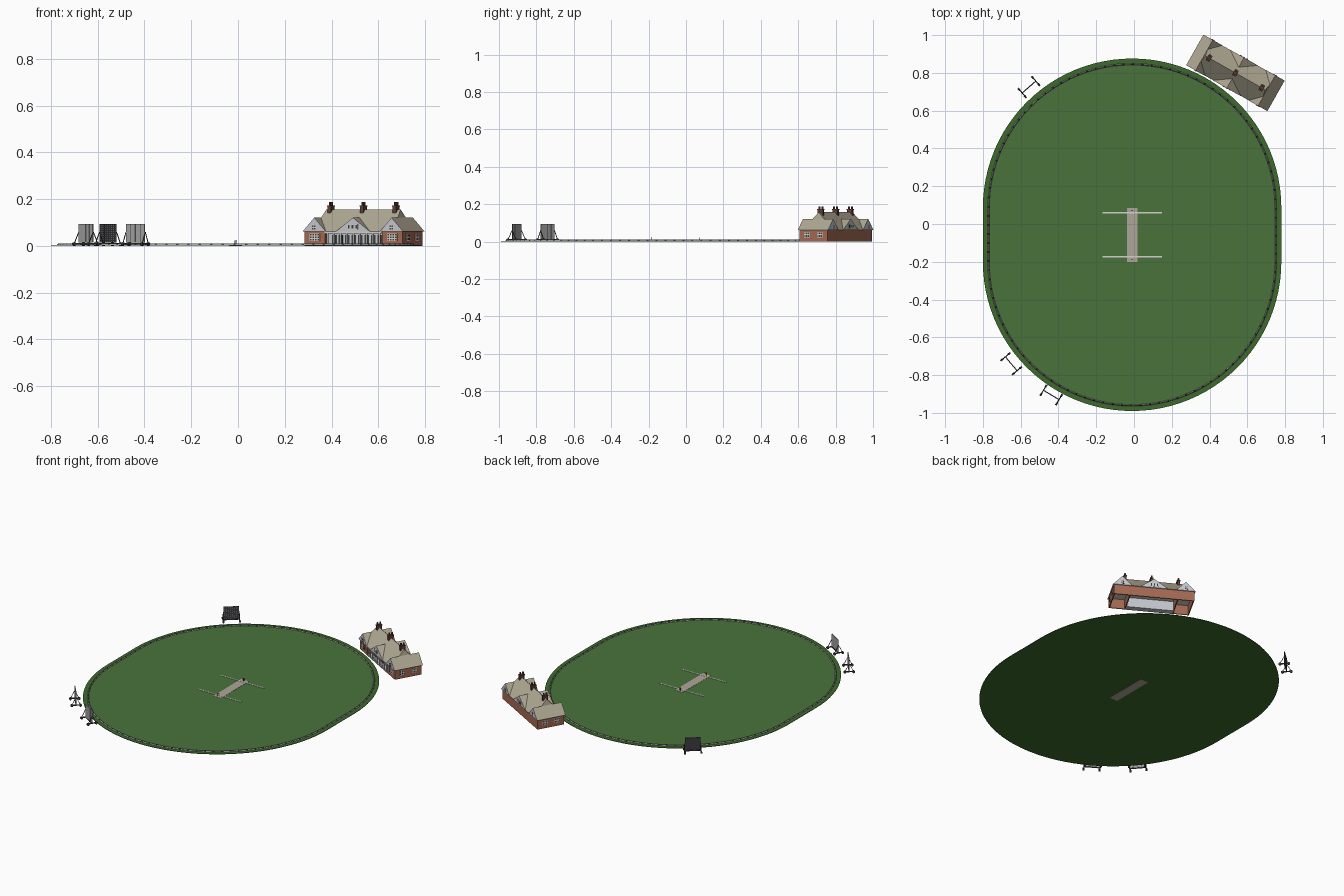
import bpy, bmesh, math
from mathutils import Matrix, Vector

if "Cube" in bpy.data.objects:
    bpy.data.objects.remove(bpy.data.objects["Cube"])

COLOURS = {
    "grass": (.066, .17, .043), "rim_grass": (.047, .145, .027), "pitch_clay": (.43, .38, .32),
    "white_paint": (.68, .65, .63), "screen_grey": (.36, .36, .36), "dark_metal": (.045, .046, .05),
    "roof_tile": (.43, .39, .29), "brick": (.37, .145, .085), "gable_render": (.56, .58, .61),
    "chimney_brick": (.12, .05, .033)}
MATS, INDEX = [], {}
for i, (n, c) in enumerate(COLOURS.items()):
    m = bpy.data.materials.new(n)
    m.diffuse_color = (*c, 1)
    m.use_nodes = True
    m.node_tree.nodes["Principled BSDF"].inputs["Base Color"].default_value = m.diffuse_color
    MATS.append(m)
    INDEX[n] = i


def T(x, y, z=0, deg=0):
    return Matrix.Translation((x, y, z)) @ Matrix.Rotation(math.radians(deg), 4, 'Z')


class Part:
    """Collects solids into one mesh object."""
    def __init__(self, name, M=Matrix()):
        self.name, self.M, self.bm = name, M, bmesh.new()

    def loft(self, a, b, mat):
        """Solid between two matching loops; mat is a name or a rule on the normal."""
        va = [self.bm.verts.new(p) for p in a]
        vb = [self.bm.verts.new(p) for p in b]
        n = len(a)
        fs = [self.bm.faces.new(va[::-1]), self.bm.faces.new(vb)]
        fs += [self.bm.faces.new((va[i], va[(i + 1) % n], vb[(i + 1) % n], vb[i])) for i in range(n)]
        bmesh.ops.recalc_face_normals(self.bm, faces=fs)
        for f in fs:
            f.normal_update()
            f.material_index = INDEX[mat if isinstance(mat, str) else mat(f.normal)]

    def box(self, x0, x1, y0, y1, z0, z1, mat):
        q = [(x0, y0), (x1, y0), (x1, y1), (x0, y1)]
        self.loft([(x, y, z0) for x, y in q], [(x, y, z1) for x, y in q], mat)

    def bar(self, p, q, r, mat, n=4):
        """Round or square rod from p to q."""
        p, q = Vector(p), Vector(q)
        R = (q - p).to_track_quat('Z', 'Y')
        ring = [R @ Vector((r * math.cos(math.tau * (i + .5) / n), r * math.sin(math.tau * (i + .5) / n), 0))
                for i in range(n)]
        self.loft([p + v for v in ring], [q + v for v in ring], mat)

    def done(self):
        used = sorted({f.material_index for f in self.bm.faces})
        me = bpy.data.meshes.new(self.name)
        for f in self.bm.faces:
            f.material_index = used.index(f.material_index)
        self.bm.to_mesh(me)
        self.bm.free()
        for i in used:
            me.materials.append(MATS[i])
        ob = bpy.data.objects.new(self.name, me)
        ob.matrix_world = self.M
        bpy.context.collection.objects.link(ob)
        return ob


# ---- Oval ground ----
CX, CY, STRAIGHT = -.01, -.057, .143


def oval(r, z, n=48):
    pts = []
    for side in (1, -1):
        for i in range(n + 1):
            a = math.pi * i / n + (0 if side > 0 else math.pi)
            pts.append((CX + r * math.cos(a), CY + side * STRAIGHT + r * math.sin(a), z))
    return pts


g = Part("outfield_rim")
g.loft(oval(.79, .001), oval(.79, .004), "rim_grass")
g.done()
g = Part("outfield")
g.loft(oval(.762, .0035), oval(.762, .0045), "grass")
g.done()

# Boundary rope: triangular wedges laid end to end, with small dark joints
rope = Part("boundary_rope")
loop = [Vector(p) for p in oval(.76, .004)]
for a, b in zip(loop, loop[1:] + loop[:1]):
    d = b - a
    side = Vector((-d.y, d.x, 0)).normalized() * .0045
    pieces = max(1, round(d.length / .05))
    for k in range(pieces):
        for s, e, mat in ((.0, .8, "screen_grey"), (.8, 1, "dark_metal")):
            p, q = a + d * ((k + s) / pieces), a + d * ((k + e) / pieces)
            up = Vector((0, 0, .006))
            rope.loft([p - side, p + side, p + up], [q - side, q + side, q + up], mat)
rope.done()

# Pitch strip, crease lines and stumps
g = Part("pitch")
g.box(CX - .028, CX + .028, CY - .143, CY + .143, 0, .0055, "pitch_clay")
g.done()
for s, end in ((1, "back"), (-1, "front")):
    g = Part(end + "_crease")
    y = CY + s * .117
    g.box(CX - .158, CX + .158, y - .004, y + .004, .004, .0065, "white_paint")
    g.done()
    g = Part(end + "_stumps")
    y = CY + s * .129
    for x in (-.004, 0, .004):
        g.bar((CX + x, y, .004), (CX + x, y, .023), .0012, "chimney_brick", 6)
    g.box(CX - .005, CX + .005, y - .001, y + .001, .022, .024, "chimney_brick")
    g.done()


# ---- Sight screens: local -y faces away from the field ----
def sight_screen(name, M, dark):
    s = Part(name, M)
    face = "dark_metal" if dark else "screen_grey"
    for i in range(4):                                   # upright boards
        x = -.0475 + i * .02375
        s.box(x + .0008, x + .023, -.002, .002, .014, .094, face)
    s.box(-.047, .047, -.0008, .0008, .014, .093, "dark_metal")
    if dark:                                             # pale perforations
        for i in range(8):
            for j in range(9):
                x, z = -.042 + i * .0119, .02 + j * .0085
                s.box(x - .002, x + .002, -.0026, -.0018, z - .0012, z + .0012, "white_paint")
    s.bar((-.05, 0, .01), (.05, 0, .01), .004, "dark_metal")
    for x in (-.048, .048):                              # feet, struts and wheels
        s.bar((x, -.028, .01), (x, .028, .01), .004, "dark_metal")
        for y in (-.026, .026):
            s.bar((x, y, .01), (x, 0, .06), .002, "dark_metal")
            s.bar((x - .005, y, .008), (x + .005, y, .008), .008, "dark_metal", 12)
    s.done()


sight_screen("left_sight_screen", T(-.65, -.74, 0, -50), False)
sight_screen("front_sight_screen", T(-.438, -.905, 0, -31), False)
sight_screen("back_sight_screen", T(-.556, .725, 0, 41), True)

# ---- Pavilion: local x along the building, local -y faces the field ----
P = T(.537, .80, 0, -29.5)
EAVE = .062


def roof_rule(n):
    return "roof_tile" if n.z > .1 else "white_paint" if n.z < -.5 else "gable_render"


def gable_roof(name, x, half, peak, z0=EAVE):
    r = Part(name, P)
    prof = [(x - half, z0), (x + half, z0), (x, peak)]
    r.loft([(u, -.093, z) for u, z in prof], [(u, .093, z) for u, z in prof], roof_rule)
    r.done()


# Main roof with steep ends, cross gables front and back
r = Part("main_roof", P)
r.loft([(-.2, -.092, EAVE), (-.2, .092, EAVE), (-.182, 0, .157)],
       [(.2, -.092, EAVE), (.2, .092, EAVE), (.182, 0, .157)],
       lambda n: "white_paint" if n.z < -.5 else "roof_tile")
r.done()
gable_roof("centre_gable_roof", 0, .083, .121)
gable_roof("left_wing_roof", -.19, .057, .121)
gable_roof("right_wing_roof", .19, .057, .121)

# Walls: thin shells, open underneath
W, D, t = .24, .087, .006
w = Part("brick_walls", P)
w.box(-W, W, D - t, D, 0, EAVE, "brick")
for s in (-1, 1):
    lo, hi = sorted((s * .14, s * W))
    w.box(lo, hi, -D, -D + t, 0, EAVE, "brick")
    for x in (s * (W - t / 2), s * (.14 + t / 2)):
        w.box(x - t / 2, x + t / 2, -D + t, D - t, 0, EAVE, "brick")
w.done()

# Recessed verandah with posts
v = Part("verandah", P)
v.box(-.14, .14, -.055, -.05, 0, EAVE, "gable_render")
v.box(-.14, .14, -.088, -.055, 0, .005, "gable_render")
v.box(-.14, .14, -.09, -.085, .054, EAVE, "white_paint")
for i in range(9):
    x = -.128 + i * .032
    v.box(x - .003, x + .003, -.09, -.084, .005, .055, "white_paint")
    if i < 8:
        v.box(x + .006, x + .026, -.057, -.054, .008, .048, "dark_metal")
        v.box(x + .015, x + .017, -.058, -.054, .008, .048, "white_paint")
v.done()


# Windows: white frame plate with dark panes
def window(name, M, width, z0, z1, nx, nz):
    p = Part(name, P @ M)
    p.box(-width / 2, width / 2, -.002, .001, z0, z1, "white_paint")
    dx, dz = width / nx, (z1 - z0) / nz
    for i in range(nx):
        for j in range(nz):
            x, z = -width / 2 + i * dx, z0 + j * dz
            p.box(x + dx * .2, x + dx * .8, -.003, 0, z + dz * .18, z + dz * .82, "dark_metal")
    p.done()


for side, y, deg in (("front", -1, 0), ("back", 1, 180)):
    for name, x in (("left", -.19), ("right", .19)):
        window(f"{name}_{side}_gable_window", T(x, y * .093, 0, deg), .02, .068, .09, 2, 2)
        if side == "front":
            window(f"{name}_{side}_window", T(x, y * D, 0, deg), .05, .022, .054, 4, 3)
    for k in (-1, 0, 1):
        window(f"{side}_centre_gable_window_{k + 2}", T(k * .018, y * .093, 0, deg), .013, .07, .094, 1, 1)
for name, s in (("left", -1), ("right", 1)):
    for k in (-1, 1):
        window(f"{name}_end_window_{(k + 3) // 2}", T(s * W, k * .04, 0, s * 90), .032, .022, .052, 3, 2)

# Chimneys with a cap and two pots
for name, x in (("left", -.16), ("centre", 0), ("right", .16)):
    c = Part(name + "_chimney", P)
    c.box(x - .008, x + .008, -.016, .016, .13, .168, "chimney_brick")
    c.box(x - .01, x + .01, -.018, .018, .168, .173, "chimney_brick")
    for y in (-.009, .009):
        c.bar((x, y, .172), (x, y, .188), .005, "chimney_brick", 8)
    c.done()
